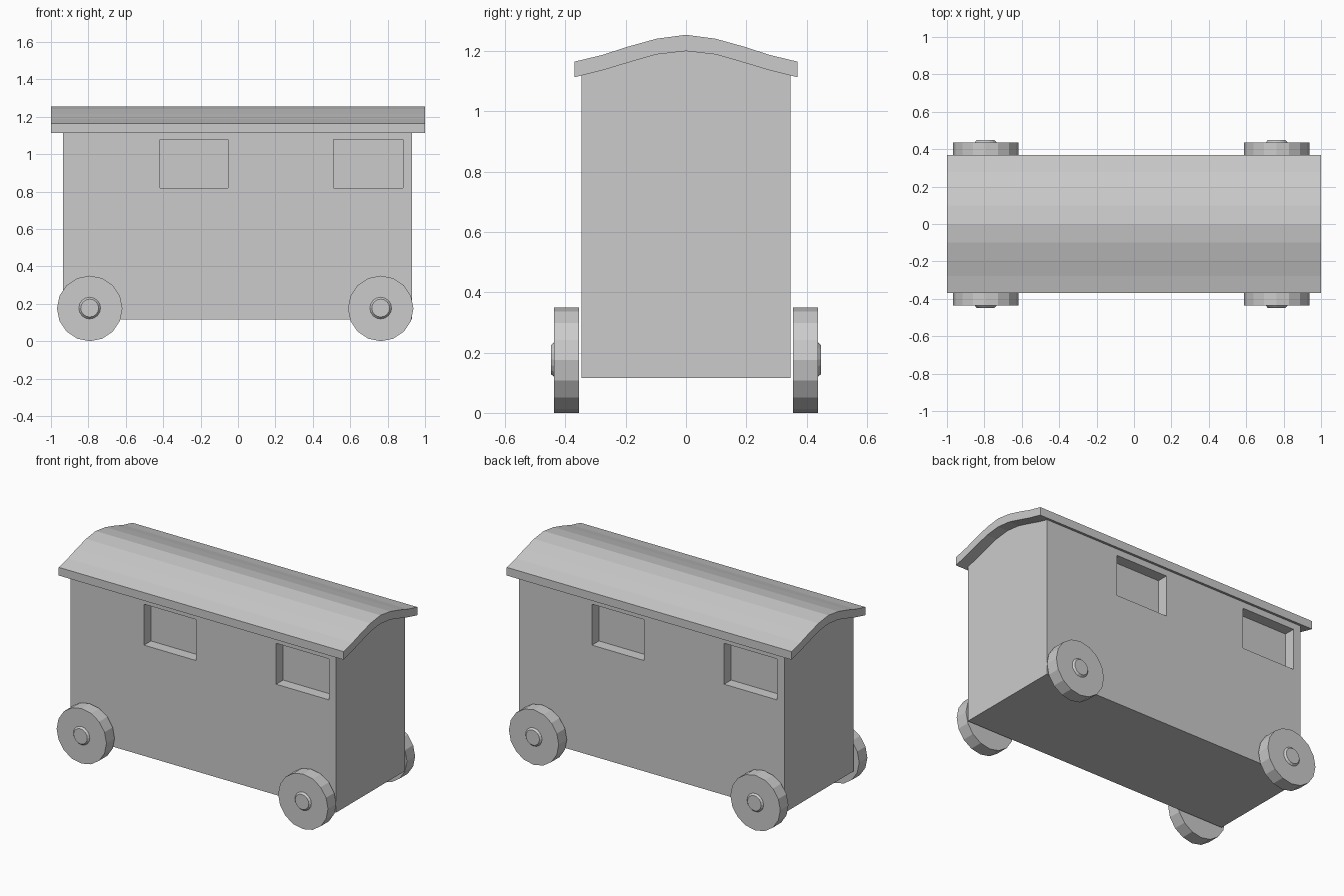
import bpy, bmesh
from math import radians
from mathutils import Matrix

if "Cube" in bpy.data.objects:
    bpy.data.objects.remove(bpy.data.objects["Cube"])


def make_object(name, bm):
    bmesh.ops.recalc_face_normals(bm, faces=bm.faces[:])
    mesh = bpy.data.meshes.new(name)
    bm.to_mesh(mesh)
    bm.free()
    ob = bpy.data.objects.new(name, mesh)
    bpy.context.collection.objects.link(ob)
    return ob


def extrude_x(name, profile, x0, x1):
    """Solid made by sweeping a closed (y, z) profile along x."""
    bm = bmesh.new()
    a = [bm.verts.new((x0, y, z)) for y, z in profile]
    b = [bm.verts.new((x1, y, z)) for y, z in profile]
    n = len(profile)
    for i in range(n):
        j = (i + 1) % n
        bm.faces.new((a[i], a[j], b[j], b[i]))
    bm.faces.new(a)
    bm.faces.new(b)
    return make_object(name, bm)


def mirrored(half):
    """Full curve from -y to +y, given the half from the ridge outwards."""
    return [(-y, z) for y, z in reversed(half[1:])] + half


def disc(name, x, z, side, y0, y1, r0, r1, segments):
    """Cylinder or cone along y, between |y| = y0 and y1."""
    bm = bmesh.new()
    place = (Matrix.Translation((x, side * (y0 + y1) / 2, z))
             @ Matrix.Rotation(radians(90 * -side), 4, 'X'))
    bmesh.ops.create_cone(bm, cap_ends=True, segments=segments,
                          radius1=r0, radius2=r1, depth=y1 - y0, matrix=place)
    return bm if name is None else make_object(name, bm)


# Curved roof board with overhang
upper = [(0, 1.254), (0.098, 1.241), (0.195, 1.214), (0.278, 1.187), (0.37, 1.165)]
lower = [(0, 1.2), (0.098, 1.189), (0.195, 1.161), (0.278, 1.136), (0.37, 1.113)]
extrude_x("roof", mirrored(upper) + mirrored(lower)[::-1], -1, 1)

# Wagon body, its top following the roof underside
W = 0.347
body_top = mirrored(lower[:-1] + [(W, 1.119)])
body = extrude_x("body", [(W, 0.115), (-W, 0.115)] + body_top, -0.935, 0.931)

# Window recesses: two per long side, the sides turned half round
bm = bmesh.new()
for side in (-1, 1):
    for x0, x1 in ((-0.417, -0.053), (0.511, 0.882)):
        place = (Matrix.Translation((-side * (x0 + x1) / 2, side * W, 0.948))
                 @ Matrix.Diagonal((x1 - x0, 0.14, 0.26, 1)))
        bmesh.ops.create_cube(bm, size=1, matrix=place)
cutter = make_object("window_cutter", bm)
cutter.hide_render = True
cut = body.modifiers.new("windows", 'BOOLEAN')
cut.operation, cut.solver, cut.object = 'DIFFERENCE', 'EXACT', cutter
bpy.context.view_layer.objects.active = body
bpy.ops.object.modifier_apply(modifier=cut.name)
bpy.data.objects.remove(cutter)

# Wheels with chamfered hub caps
for end, x in (("left", -0.793), ("right", 0.763)):
    for face, side in (("front", -1), ("back", 1)):
        tag = face + "_" + end
        disc("wheel_" + tag, x, 0.175, side, 0.355, 0.437, 0.175, 0.175, 16)
        hub = disc("hub_" + tag, x, 0.177, side, 0.435, 0.448, 0.06, 0.048, 16)
